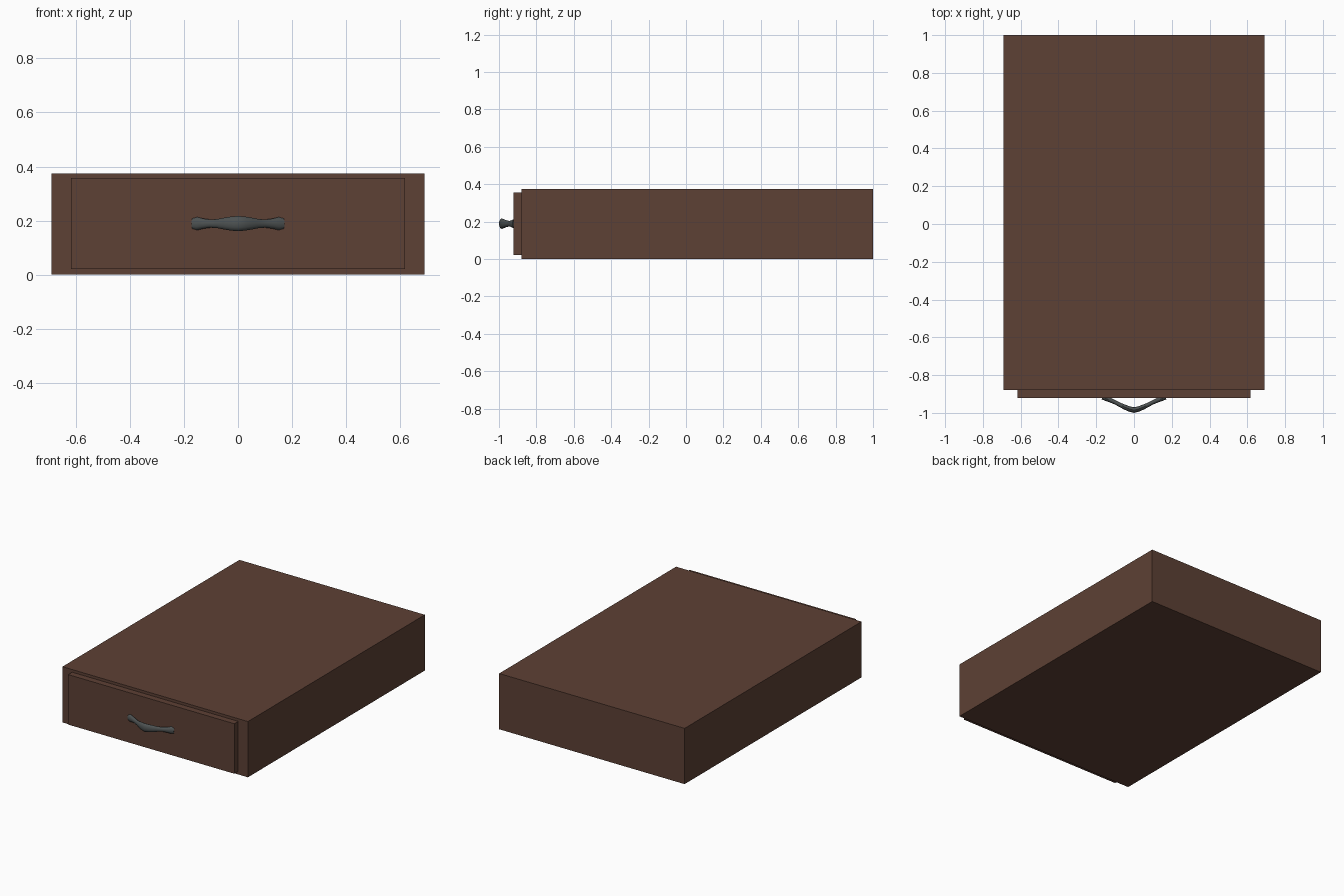
import bpy, bmesh, math
from mathutils import Vector

if "Cube" in bpy.data.objects:
    bpy.data.objects.remove(bpy.data.objects["Cube"])


def material(name, rgb):
    m = bpy.data.materials.new(name)
    m.diffuse_color = (*rgb, 1)
    m.use_nodes = True
    m.node_tree.nodes["Principled BSDF"].inputs["Base Color"].default_value = m.diffuse_color
    return m


wood = material("dark_wood", (0.11, 0.052, 0.035))
metal = material("dark_metal", (0.075, 0.085, 0.085))


def finish(name, bm, mat):
    bmesh.ops.recalc_face_normals(bm, faces=bm.faces)
    mesh = bpy.data.meshes.new(name)
    bm.to_mesh(mesh)
    bm.free()
    mesh.materials.append(mat)
    ob = bpy.data.objects.new(name, mesh)
    bpy.context.collection.objects.link(ob)
    return ob


def box(name, lo, hi, mat):
    bm = bmesh.new()
    bmesh.ops.create_cube(bm, size=1)
    lo, hi = Vector(lo), Vector(hi)
    for v in bm.verts:
        v.co = [(lo[i] + hi[i]) / 2 + v.co[i] * (hi[i] - lo[i]) for i in range(3)]
    return finish(name, bm, mat)


# cabinet body and the overlapping drawer front
box("cabinet_body", (-0.69, -0.88, 0), (0.69, 1.0, 0.375), wood)
box("drawer_front", (-0.618, -0.922, 0.021), (0.618, -0.88, 0.357), wood)

# bowed handle: x, y, half thickness, half height; mirrored across x = 0
half = [(-0.168, -0.917, 0.012, 0.021), (-0.15, -0.923, 0.013, 0.024),
        (-0.125, -0.933, 0.012, 0.018), (-0.10, -0.944, 0.011, 0.015),
        (-0.075, -0.957, 0.011, 0.017), (-0.05, -0.969, 0.013, 0.022),
        (-0.025, -0.979, 0.014, 0.026)]
stations = half + [(0, -0.985, 0.015, 0.028)] + [(-x, y, t, h) for x, y, t, h in reversed(half)]
SIDES, HANDLE_Z = 12, 0.189

bm = bmesh.new()
rings = []
for i, (x, y, t, h) in enumerate(stations):
    a, b = stations[max(i - 1, 0)], stations[min(i + 1, len(stations) - 1)]
    along = Vector((b[0] - a[0], b[1] - a[1], 0)).normalized()
    normal = Vector((-along.y, along.x, 0))
    ring = []
    for k in range(SIDES):
        ang = 2 * math.pi * k / SIDES
        offset = normal * t * math.cos(ang) + Vector((0, 0, h * math.sin(ang)))
        ring.append(bm.verts.new(Vector((x, y, HANDLE_Z)) + offset))
    rings.append(ring)
for r, s in zip(rings, rings[1:]):
    for k in range(SIDES):
        n = (k + 1) % SIDES
        bm.faces.new((r[k], r[n], s[n], s[k]))
bm.faces.new(rings[0])
bm.faces.new(rings[-1])
handle = finish("drawer_handle", bm, metal)

bpy.context.view_layer.objects.active = handle
handle.select_set(True)
bpy.ops.object.shade_smooth_by_angle(angle=math.radians(45))
